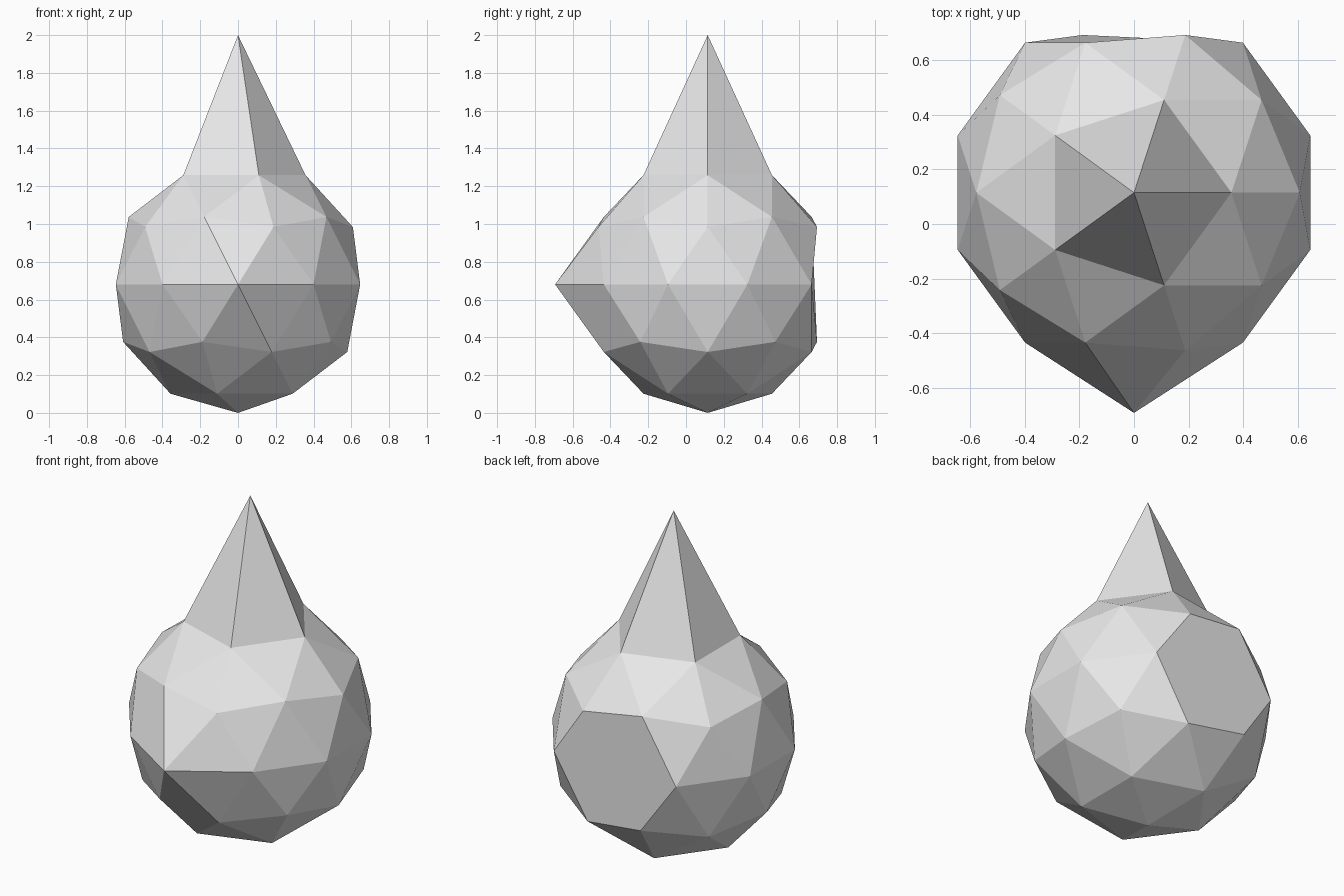
import bpy, bmesh
from mathutils import Vector

cube = bpy.data.objects.get("Cube")
if cube:
    bpy.data.objects.remove(cube, do_unlink=True)

RADIUS = 0.68
CENTRE = Vector((0, 0.115, RADIUS))

# Plain grey material
grey = bpy.data.materials.new("light grey")
grey.use_nodes = True
colour = (0.8, 0.8, 0.8, 1)
grey.diffuse_color = colour
grey.node_tree.nodes["Principled BSDF"].inputs["Base Color"].default_value = colour

# Low-poly round body
bm = bmesh.new()
bmesh.ops.create_icosphere(bm, subdivisions=2, radius=RADIUS)


def vertex_towards(direction):
    return max(bm.verts, key=lambda v: v.co.dot(Vector(direction)))


top = vertex_towards((0, 0, 1))
nose = vertex_towards((0, -1, 0))
back = vertex_towards((0, 1, 0))
bmesh.ops.translate(bm, verts=bm.verts[:], vec=CENTRE)

# Tall spike on top and pointed nose in front
top.co.z = 2
nose.co.y = -0.693

# Flat six-sided panel at the back
bmesh.ops.dissolve_verts(bm, verts=[back])
bmesh.ops.recalc_face_normals(bm, faces=bm.faces[:])

mesh = bpy.data.meshes.new("spiked_body")
bm.to_mesh(mesh)
bm.free()
mesh.materials.append(grey)
body = bpy.data.objects.new("spiked_body", mesh)
bpy.context.collection.objects.link(body)
